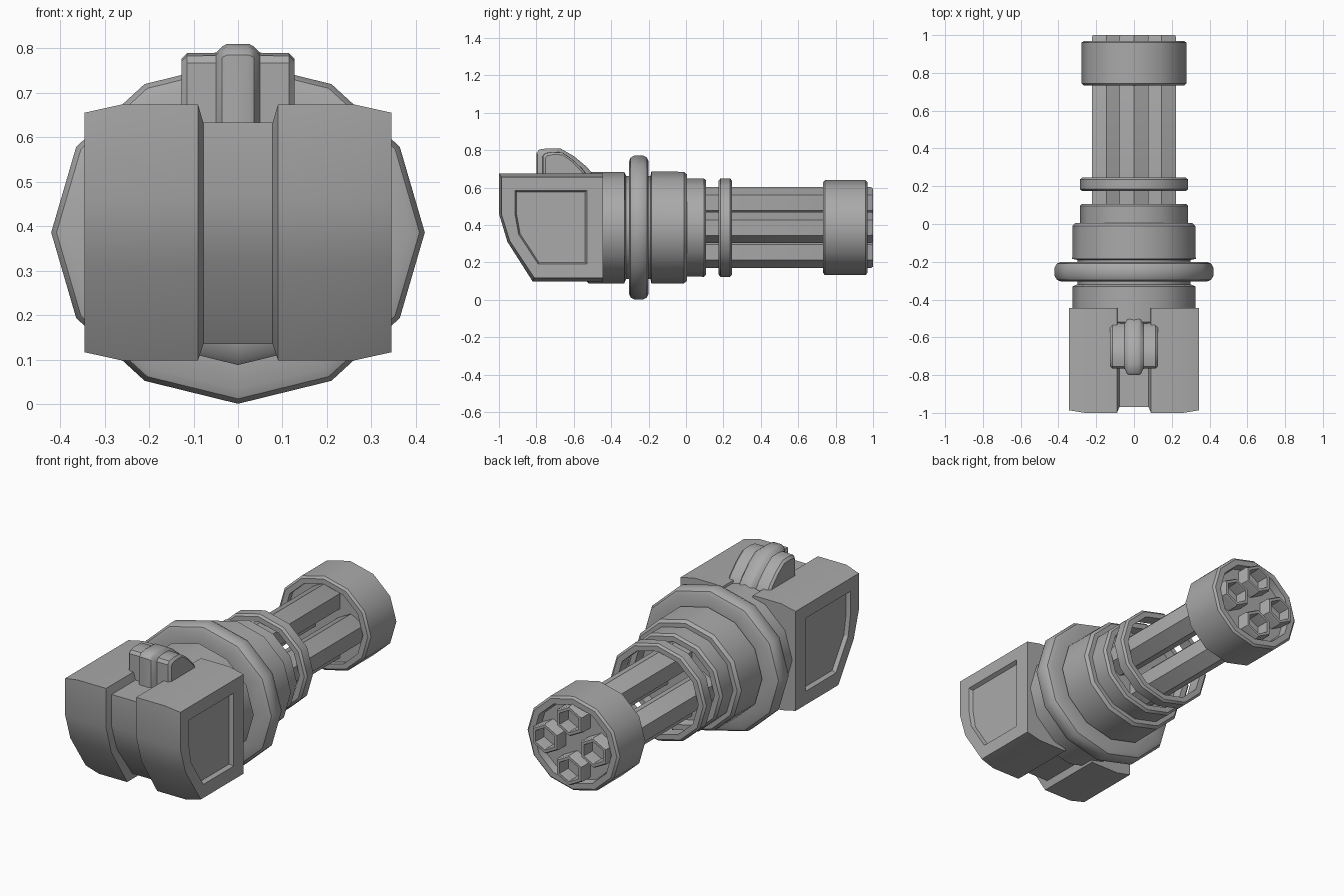
import bpy, bmesh, math

if "Cube" in bpy.data.objects:
    bpy.data.objects.remove(bpy.data.objects["Cube"])

CZ = 0.386      # height of the gun axis
SQ = 0.917      # vertical squash of every round part

metal = bpy.data.materials.new("grey_metal")
metal.diffuse_color = (0.40, 0.40, 0.40, 1)
metal.use_nodes = True
metal.node_tree.nodes["Principled BSDF"].inputs["Base Color"].default_value = metal.diffuse_color


def finish(name, bm, angle=35):
    bmesh.ops.remove_doubles(bm, verts=bm.verts, dist=1e-5)
    bmesh.ops.recalc_face_normals(bm, faces=bm.faces)
    me = bpy.data.meshes.new(name)
    bm.to_mesh(me)
    bm.free()
    me.materials.append(metal)
    ob = bpy.data.objects.new(name, me)
    bpy.context.collection.objects.link(ob)
    bpy.ops.object.select_all(action='DESELECT')
    ob.select_set(True)
    bpy.context.view_layer.objects.active = ob
    bpy.ops.object.shade_smooth_by_angle(angle=math.radians(angle))
    return ob


def bridge(bm, rings, closed=False):
    pairs = list(zip(rings, rings[1:]))
    if closed:
        pairs.append((rings[-1], rings[0]))
    for a, b in pairs:
        n = len(a)
        for i in range(n):
            j = (i + 1) % n
            bm.faces.new((a[i], a[j], b[j], b[i]))


def lathe(name, profile, sides=12, cx=0, cz=CZ, start=0, closed=False):
    """Spin (y, radius) points about an axis along y."""
    bm = bmesh.new()
    rings = []
    for y, r in profile:
        ang = [start + 2 * math.pi * i / sides for i in range(sides)]
        rings.append([bm.verts.new((cx + r * math.cos(a), y, cz + r * SQ * math.sin(a)))
                      for a in ang])
    bridge(bm, rings, closed)
    if not closed:
        bm.faces.new(rings[0])
        bm.faces.new(rings[-1])
    return finish(name, bm)


def loft(name, sections, angle=35):
    """Join (x, [(y, z)...]) sections, mirrored across x = 0."""
    bm = bmesh.new()
    full = [(-x, p) for x, p in reversed(sections)] + sections
    rings = [[bm.verts.new((x, y, z)) for y, z in p] for x, p in full]
    bridge(bm, rings)
    bm.faces.new(rings[0])
    bm.faces.new(rings[-1])
    return finish(name, bm, angle)


# Round body, flange and collars
lathe("body", [(-0.55, 0.27), (-0.535, 0.31), (-0.52, 0.325), (-0.33, 0.325), (-0.32, 0.30),
               (-0.19, 0.30), (-0.185, 0.327), (-0.01, 0.325), (0.005, 0.31)])
lathe("flange", [(-0.305, 0.30), (-0.305, 0.385), (-0.296, 0.408), (-0.275, 0.42),
                 (-0.23, 0.42), (-0.209, 0.408), (-0.20, 0.385), (-0.20, 0.30)])
lathe("front_collar", [(-0.02, 0.285), (0.095, 0.287), (0.107, 0.275), (0.107, 0.245),
                       (0.06, 0.235)])
lathe("barrel_ring", [(0.175, 0.245), (0.175, 0.275), (0.185, 0.287), (0.235, 0.287),
                      (0.245, 0.275), (0.245, 0.245)], closed=True)
lathe("muzzle_drum", [(0.76, 0.235), (0.733, 0.235), (0.733, 0.265), (0.743, 0.277),
                      (0.96, 0.277), (0.97, 0.265), (0.97, 0.232), (0.93, 0.225)])

# Four hollow hexagonal barrels
for i, side in enumerate(("right", "top", "left", "bottom")):
    a = i * math.pi / 2
    lathe("barrel_" + side,
          [(0.03, 0.09), (0.99, 0.09), (1.0, 0.083), (1.0, 0.066), (0.985, 0.062), (0.82, 0.062)],
          sides=6, cx=0.145 * math.cos(a), cz=CZ + 0.145 * SQ * math.sin(a), start=math.pi / 2)

# Rear housing: two blocks with a recessed centre and inset side panels
outline = [(-1.0, 0.674), (-0.445, 0.674), (-0.445, 0.098), (-0.82, 0.098),
           (-0.955, 0.31), (-1.0, 0.46)]
slot = [(-0.97, 0.633), (-0.445, 0.633), (-0.445, 0.135), (-0.79, 0.135),
        (-0.925, 0.32), (-0.97, 0.46)]
outer = [(-0.445 + (y + 0.445) * 0.975, CZ + (z - CZ) * 0.935) for y, z in outline]
panel = [(-0.915, 0.585), (-0.53, 0.585), (-0.53, 0.19), (-0.79, 0.19),
         (-0.895, 0.35), (-0.915, 0.46)]
floor = [(-0.72 + (y + 0.72) * 0.95, CZ + (z - CZ) * 0.95) for y, z in panel]
loft("rear_housing", [(0.078, slot), (0.09, outline), (0.26, outline), (0.345, outer),
                      (0.345, panel), (0.325, floor)], 20)

# Top grip with a raised centre rib
rib = [(-0.80, 0.60), (-0.80, 0.785), (-0.785, 0.803), (-0.74, 0.81), (-0.67, 0.808),
       (-0.60, 0.768), (-0.53, 0.71), (-0.488, 0.66), (-0.485, 0.60)]


def shrink(dy, dz):
    return [(-0.64 + (y + 0.64) * dy, 0.60 + (z - 0.60) * dz) for y, z in rib]


loft("top_grip", [(0.025, rib), (0.036, shrink(0.97, 0.97)), (0.05, shrink(0.79, 0.905)),
                  (0.115, shrink(0.78, 0.90)), (0.127, shrink(0.70, 0.84))])
